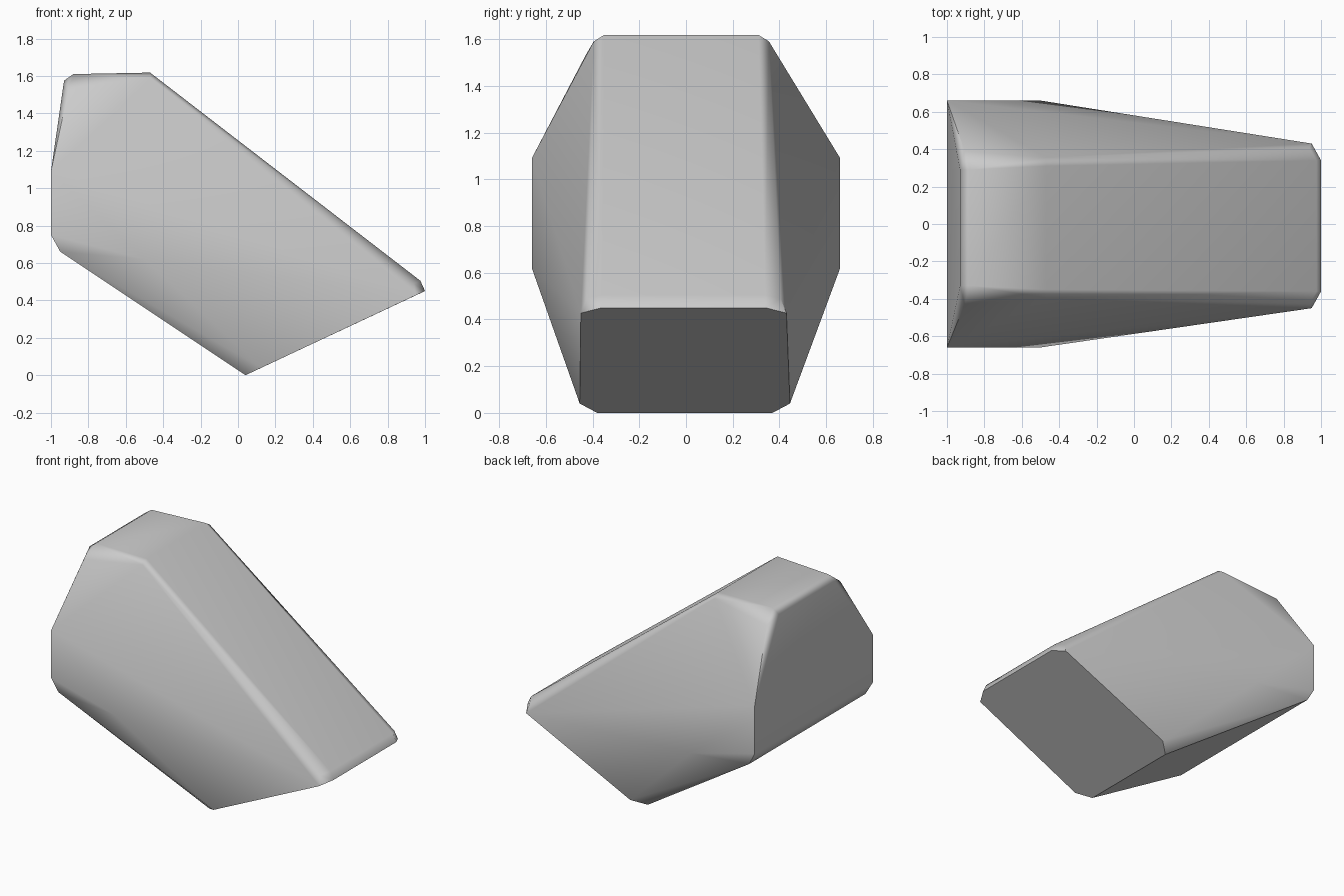
import bpy
import bmesh
from math import radians

cube = bpy.data.objects.get("Cube")
if cube:
    bpy.data.objects.remove(cube, do_unlink=True)

grey = bpy.data.materials.new("plain grey")
grey.use_nodes = True
colour = (0.6, 0.6, 0.6, 1)
grey.diffuse_color = colour
grey.node_tree.nodes["Principled BSDF"].inputs["Base Color"].default_value = colour

# Corner groups as (x, half width, z); each has its own slight sideways shift
flank = [(-1, .66, 1.09), (-1, .66, .75), (-.95, .65, .66), (-.5, .66, .62)]
crown = [(-.88, .31, 1.61), (-.93, .31, 1.575), (-.905, .41, 1.53),
         (-.47, .33, 1.618), (-.47, .375, 1.59)]
nose = [(1, .35, .45), (.95, .44, .427), (.975, .35, .505), (.94, .415, .49)]
foot = [(.04, .375, 0), (.125, .45, .04)]

bm = bmesh.new()
for group, shift in ((flank, 0), (crown, -.02), (nose, -.01), (foot, -.005)):
    for x, half, z in group:
        for side in (-1, 1):
            bm.verts.new((x, shift + side * half, z))

# Wrap the corners in one convex skin and merge the nearly flat areas
hull = bmesh.ops.convex_hull(bm, input=bm.verts)
loose = [v for v in hull["geom_interior"] if isinstance(v, bmesh.types.BMVert)]
bmesh.ops.delete(bm, geom=loose, context="VERTS")
bmesh.ops.dissolve_limit(bm, angle_limit=radians(2), verts=bm.verts, edges=bm.edges)
bmesh.ops.recalc_face_normals(bm, faces=bm.faces)

# Smooth skin with the strong creases kept sharp
for face in bm.faces:
    face.smooth = True
for edge in bm.edges:
    edge.smooth = edge.calc_face_angle(0) < radians(36)

mesh = bpy.data.meshes.new("wedge_block")
bm.to_mesh(mesh)
bm.free()
mesh.materials.append(grey)
block = bpy.data.objects.new("wedge_block", mesh)
bpy.context.collection.objects.link(block)

# Broad faces dominate the shading so that they stay flat
weighted = block.modifiers.new("broad_face_shading", "WEIGHTED_NORMAL")
weighted.keep_sharp = True
